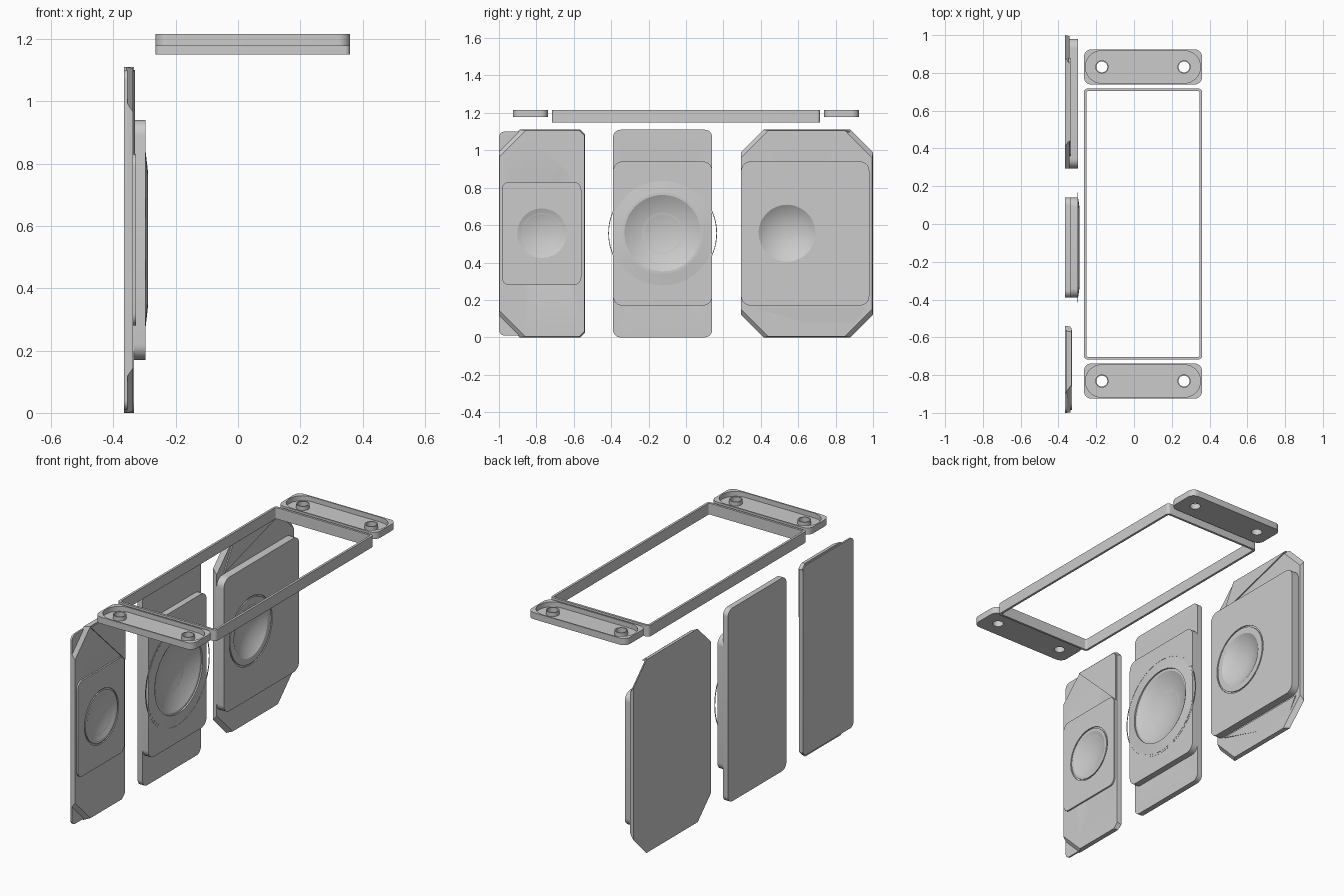
import bpy, bmesh
from math import sin, cos, pi, asin, radians

if "Cube" in bpy.data.objects:
    bpy.data.objects.remove(bpy.data.objects["Cube"])

grey = bpy.data.materials.new("plain_grey")
grey.use_nodes = True
colour = (0.6, 0.6, 0.6, 1)
grey.diffuse_color = colour
grey.node_tree.nodes["Principled BSDF"].inputs["Base Color"].default_value = colour


def finish(bm, name):
    bmesh.ops.recalc_face_normals(bm, faces=bm.faces)
    mesh = bpy.data.meshes.new(name)
    bm.to_mesh(mesh)
    bm.free()
    mesh.materials.append(grey)
    ob = bpy.data.objects.new(name, mesh)
    bpy.context.collection.objects.link(ob)
    return ob


def rrect(u0, u1, v0, v1, r, n=8):
    """Outline of a rounded rectangle."""
    pts = []
    corners = [(u1 - r, v1 - r), (u0 + r, v1 - r), (u0 + r, v0 + r), (u1 - r, v0 + r)]
    for k, (u, v) in enumerate(corners):
        for i in range(n + 1):
            a = (k + i / n) * pi / 2
            pts.append((u + r * cos(a), v + r * sin(a)))
    return pts


def circle(u, v, r, n=32):
    return [(u + r * cos(2 * pi * i / n), v + r * sin(2 * pi * i / n)) for i in range(n)]


def place(p, h, axis):
    return (h, *p) if axis == "x" else (*p, h)


def prism(name, outline, lo, hi, axis):
    bm = bmesh.new()
    a, b = ([bm.verts.new(place(p, h, axis)) for p in outline] for h in (lo, hi))
    bm.faces.new(a)
    bm.faces.new(b)
    for i in range(len(a)):
        j = (i + 1) % len(a)
        bm.faces.new((a[i], a[j], b[j], b[i]))
    bmesh.ops.remove_doubles(bm, verts=bm.verts, dist=1e-5)
    return finish(bm, name)


def loft(name, back, front, lo, hi):
    """Convex block between two outlines facing +x."""
    bm = bmesh.new()
    for pts, h in ((back, lo), (front, hi)):
        for p in pts:
            bm.verts.new((h, *p))
    bmesh.ops.convex_hull(bm, input=bm.verts)
    return finish(bm, name)


def lathe(name, profile, y, z, closed=True, clamp=None):
    """Turn a profile of (radius, x) about an axis along x."""
    bm = bmesh.new()
    vs = [bm.verts.new((x, y + r, z)) for r, x in profile]
    es = [bm.edges.new(e) for e in zip(vs, vs[1:])]
    if closed:
        es.append(bm.edges.new((vs[-1], vs[0])))
    bmesh.ops.spin(bm, geom=vs + es, cent=(0, y, z), axis=(1, 0, 0),
                   angle=2 * pi, steps=72)
    bmesh.ops.remove_doubles(bm, verts=bm.verts, dist=1e-5)
    if clamp:
        for v in bm.verts:
            v.co.y = min(max(v.co.y, y - clamp), y + clamp)
    return finish(bm, name)


def cut(targets, cutters):
    for ob in targets:
        for c in cutters:
            m = ob.modifiers.new("cut", "BOOLEAN")
            m.operation, m.solver, m.object = "DIFFERENCE", "EXACT", c
        dg = bpy.context.evaluated_depsgraph_get()
        mesh = bpy.data.meshes.new_from_object(ob.evaluated_get(dg))
        ob.modifiers.clear()
        ob.data = mesh
    for c in cutters:
        bpy.data.objects.remove(c)


def bowl(y, z, r, front, depth):
    """Shallow spherical cutter."""
    R = (r * r + depth * depth) / (2 * depth)
    top = asin(r / R)
    arc = [(R * sin(top * i / 12), front - depth + R * (1 - cos(top * i / 12)))
           for i in range(13)]
    return lathe("bowl_cutter", arc + [(r, front + 0.05), (0, front + 0.05)], y, z, False)


def groove(y, z, r, front):
    a, b = r - 0.008, r
    return lathe("groove_cutter", [(a, front - 0.006), (b, front - 0.006),
                                   (b, front + 0.02), (a, front + 0.02)], y, z)


def chamfered(y0, y1, z0, z1, left, right):
    """Rectangle with its corners cut at 45 degrees."""
    return [(y0 + left, z0), (y1 - right, z0), (y1, z0 + right), (y1, z1 - right),
            (y1 - right, z1), (y0 + left, z1), (y0, z1 - left), (y0, z0 + left)]


BACK, TOP, MID = -0.365, 1.11, 0.557

# Middle panel: plate, raised slab and big dish
plate = prism("middle_plate", rrect(-0.39, 0.14, 0, TOP, 0.04), BACK, -0.333, "x")
slab = prism("middle_slab", rrect(-0.39, 0.14, 0.17, 0.94, 0.05), -0.34, -0.297, "x")
cut([plate, slab], [bowl(-0.125, MID, 0.217, -0.29, 0.057)])
lathe("middle_dish_lip", [(0.217, -0.299), (0.217, -0.289), (0.279, -0.296),
                          (0.279, -0.299)], -0.125, MID, clamp=0.264)
lathe("middle_dish_wire", [(0.287, -0.299), (0.291, -0.299),
                           (0.291, -0.296), (0.287, -0.296)], -0.125, MID)

# Wide rear panel: cut-corner plate, slab and dish
plate = loft("rear_plate", chamfered(0.295, 1.0, 0, TOP, 0.12, 0.12),
             chamfered(0.295, 0.995, 0.005, TOP - 0.005, 0.145, 0.145), BACK, -0.342)
slab = prism("rear_slab", rrect(0.295, 0.98, 0.17, 0.94, 0.05), -0.35, -0.297, "x")
cut([plate, slab], [bowl(0.54, MID, 0.152, -0.297, 0.047), groove(0.54, MID, 0.195, -0.297)])
wedge = [(0.36, 0.95), (0.88, 1.1), (0.44, 1.1)]
loft("rear_upper_facet", wedge, wedge, -0.346, -0.335)
wedge = [(0.36, 0.16), (0.86, 0.015), (0.96, 0.16)]
loft("rear_lower_facet", wedge, wedge[:1] + wedge[2:], -0.346, -0.337)

# Narrow front panel: thin backing, cut-corner body, low slab and small dish
prism("front_backing", rrect(-1.0, -0.54, 0.01, TOP - 0.01, 0.03), BACK, -0.355, "x")
body = loft("front_body", chamfered(-1.0, -0.54, 0, TOP, 0.11, 0.025),
            chamfered(-0.998, -0.543, 0.004, TOP - 0.004, 0.14, 0.028), -0.36, -0.337)
slab = prism("front_slab", rrect(-0.985, -0.56, 0.28, 0.83, 0.04), -0.345, -0.328, "x")
cut([body, slab], [bowl(-0.77, MID, 0.132, -0.328, 0.026), groove(-0.77, MID, 0.155, -0.328)])
wedge = [(-0.86, 1.1), (-0.55, 0.8), (-0.55, 1.08), (-0.57, 1.1)]
loft("front_upper_facet", wedge, wedge, -0.345, -0.331)

# Rectangular top frame
frame = prism("top_frame", rrect(-0.265, 0.36, -0.717, 0.717, 0.018), 1.15, 1.215, "z")
cut([frame], [prism("frame_cutter", rrect(-0.252, 0.347, -0.704, 0.704, 0.01),
                    1.1, 1.3, "z")])

# End trays with two hollow bosses each
for side, lo, hi in (("front", -0.925, -0.738), ("rear", 0.738, 0.925)):
    mid = (lo + hi) / 2
    tray = prism(side + "_tray", rrect(-0.265, 0.36, lo, hi, 0.04), 1.177, 1.215, "z")
    cut([tray], [prism("pocket_cutter", rrect(-0.257, 0.352, lo + 0.008, hi - 0.008, 0.085),
                       1.187, 1.3, "z")])
    for i, x in enumerate((-0.17, 0.265)):
        boss = prism(f"{side}_boss_{i + 1}", circle(x, mid, 0.035), 1.18, 1.21, "z")
        cut([tray, boss], [prism("hole_cutter", circle(x, mid, 0.029), 1.1, 1.3, "z")])

# Smooth the curved surfaces, keep the edges sharp
bpy.ops.object.select_all(action="DESELECT")
for ob in bpy.context.collection.objects:
    if ob.type == "MESH":
        ob.select_set(True)
        bpy.context.view_layer.objects.active = ob
bpy.ops.object.shade_smooth_by_angle(angle=radians(20))
